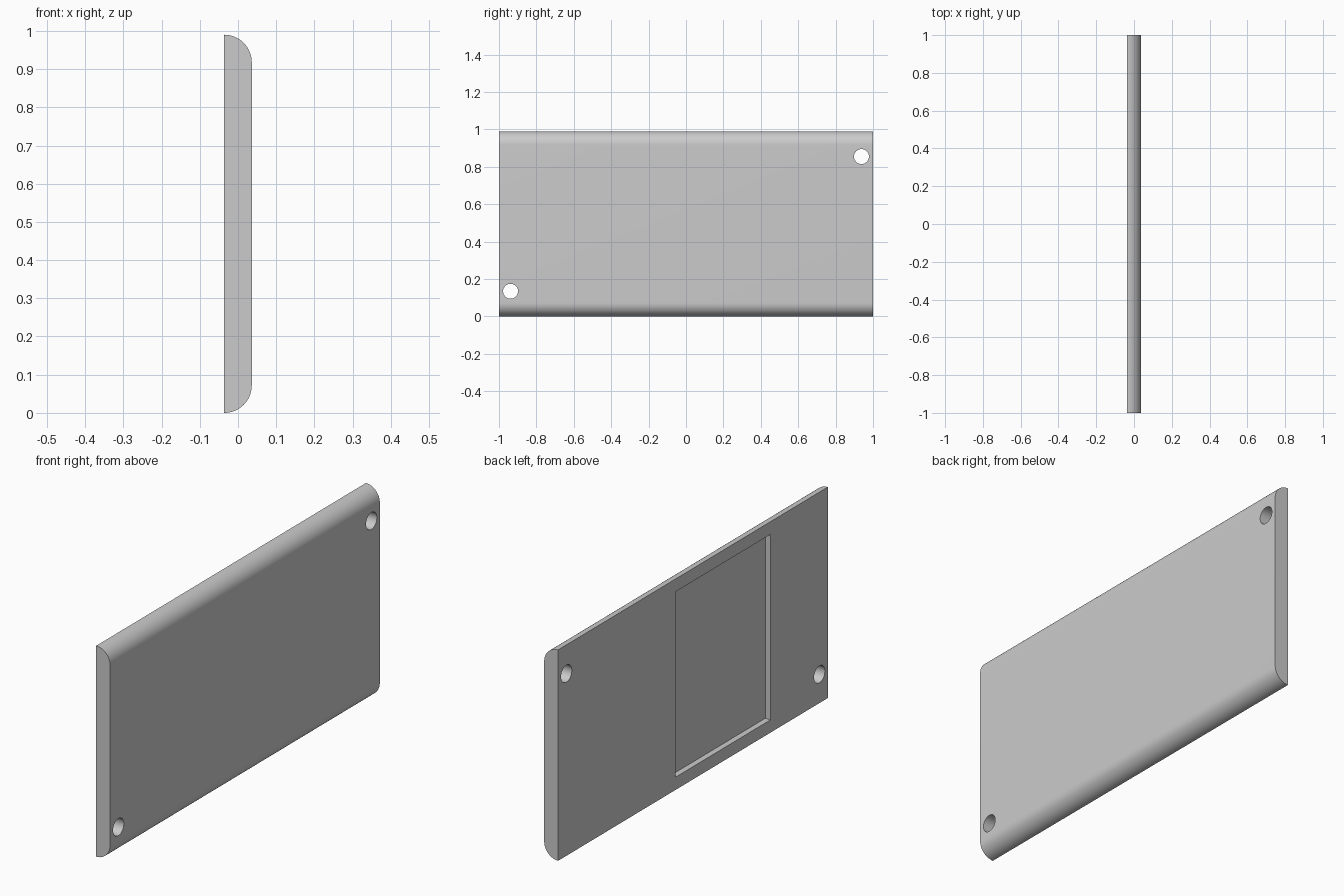
import bpy, bmesh
from math import sin, cos, pi
from mathutils import Matrix

cube = bpy.data.objects.get("Cube")
if cube:
    bpy.data.objects.remove(cube, do_unlink=True)

HALF_T, HEIGHT, HALF_L = 0.036, 0.99, 1.0
RADIUS = 2 * HALF_T
MID = HEIGHT / 2

grey = bpy.data.materials.new("plain grey")
grey.use_nodes = True
colour = (0.6, 0.6, 0.6, 1)
grey.diffuse_color = colour
grey.node_tree.nodes["Principled BSDF"].inputs["Base Color"].default_value = colour


def make_object(name, bm):
    bmesh.ops.recalc_face_normals(bm, faces=bm.faces)
    mesh = bpy.data.meshes.new(name)
    bm.to_mesh(mesh)
    bm.free()
    mesh.materials.append(grey)
    obj = bpy.data.objects.new(name, mesh)
    bpy.context.collection.objects.link(obj)
    return obj


# Panel: flat back, two quarter-round long edges, extruded along y
steps = 16
arc = [(RADIUS * sin(i / steps * pi / 2), RADIUS * cos(i / steps * pi / 2))
       for i in range(steps + 1)]
upper = [(-HALF_T + a, HEIGHT - RADIUS + b) for a, b in arc]
lower = [(x, HEIGHT - z) for x, z in reversed(upper)]
bm = bmesh.new()
end = bm.faces.new([bm.verts.new((x, -HALF_L, z)) for x, z in upper + lower])
side = bmesh.ops.extrude_face_region(bm, geom=[end])
bmesh.ops.translate(bm, vec=(0, 2 * HALF_L, 0),
                    verts=[v for v in side["geom"] if isinstance(v, bmesh.types.BMVert)])
panel = make_object("panel", bm)


def cut(name, bm):
    cutter = make_object(name, bm)
    cutter.hide_render = True
    mod = panel.modifiers.new(name, 'BOOLEAN')
    mod.operation = 'DIFFERENCE'
    mod.solver = 'EXACT'
    mod.object = cutter
    bpy.context.view_layer.objects.active = panel
    bpy.ops.object.modifier_apply(modifier=name)
    bpy.data.objects.remove(cutter, do_unlink=True)


# Screw holes in two opposite corners
for s in (-1, 1):
    bm = bmesh.new()
    place = Matrix.Translation((0, s * 0.938, MID + s * 0.36)) @ Matrix.Rotation(pi / 2, 4, 'Y')
    bmesh.ops.create_cone(bm, cap_ends=True, segments=40, radius1=0.04, radius2=0.04,
                          depth=0.4, matrix=place)
    cut("hole_cutter", bm)

# Shallow rectangular pocket in the flat back
y0, y1, z0, z1, depth = -0.575, 0.13, 0.06, 0.93, 0.027
bm = bmesh.new()
place = (Matrix.Translation((-HALF_T, (y0 + y1) / 2, (z0 + z1) / 2))
         @ Matrix.Diagonal((2 * depth, y1 - y0, z1 - z0, 1)))
bmesh.ops.create_cube(bm, size=1, matrix=place)
cut("pocket_cutter", bm)

# Smooth the curved edges and holes, keep corners sharp
bpy.ops.object.select_all(action='DESELECT')
panel.select_set(True)
bpy.context.view_layer.objects.active = panel
bpy.ops.object.shade_smooth_by_angle(angle=pi / 6)
